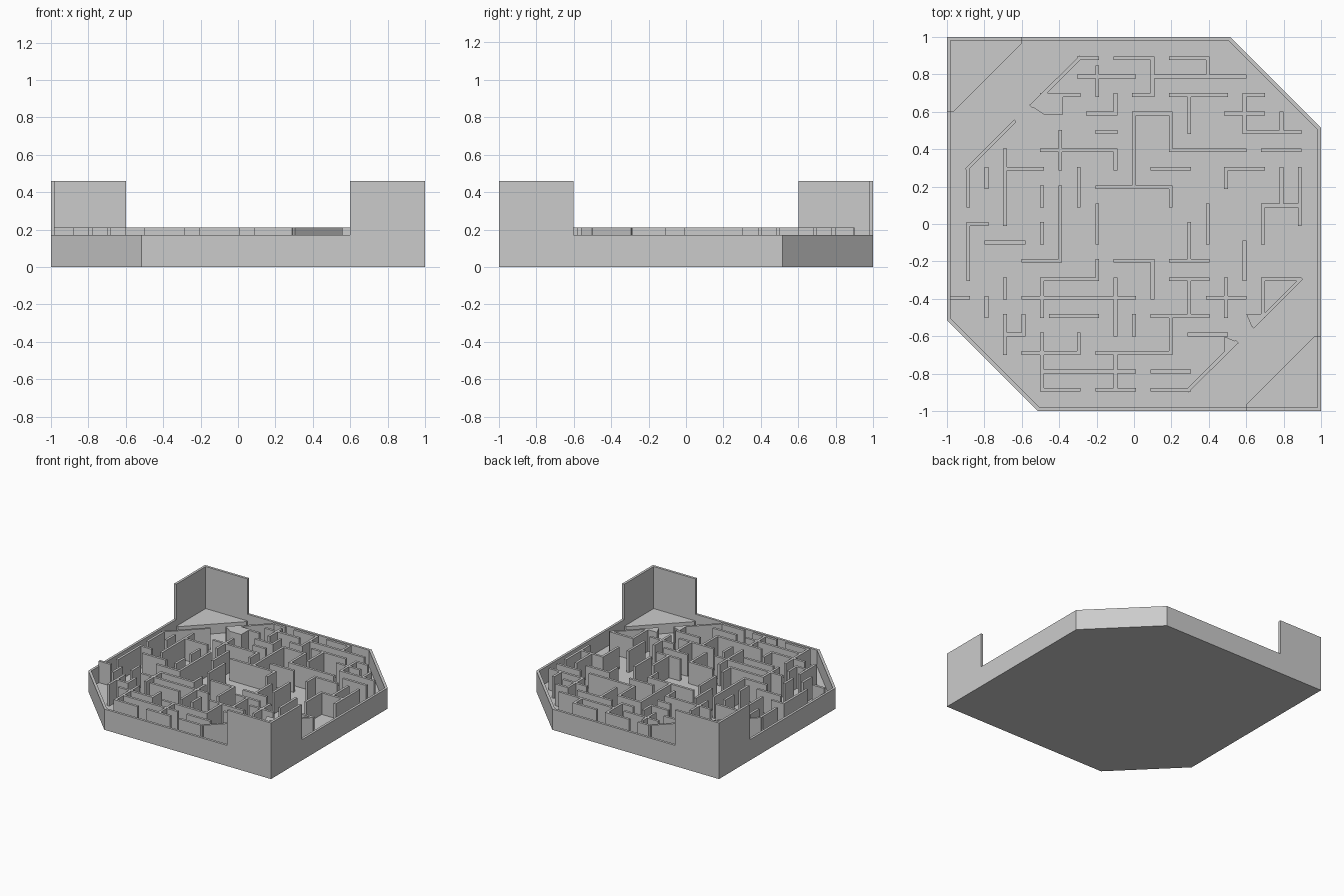
import bpy, bmesh

if "Cube" in bpy.data.objects:
    bpy.data.objects.remove(bpy.data.objects["Cube"])

FLOOR, RIM, MAZE, DECK, TALL = 0.035, 0.17, 0.212, 0.115, 0.46
S = 0.0985          # maze grid pitch
T = 0.01            # half thickness of a maze wall


def prism(bm, pts, z0, z1):
    """Closed upright prism over a counter-clockwise outline."""
    lo = [bm.verts.new((x, y, z0)) for x, y in pts]
    hi = [bm.verts.new((x, y, z1)) for x, y in pts]
    bm.faces.new(lo[::-1])
    bm.faces.new(hi)
    n = len(pts)
    for i in range(n):
        j = (i + 1) % n
        bm.faces.new((lo[i], lo[j], hi[j], hi[i]))


def rect(x0, x1, y0, y1):
    return [(x0, y0), (x1, y0), (x1, y1), (x0, y1)]


def finish(bm, name):
    bmesh.ops.recalc_face_normals(bm, faces=bm.faces)
    me = bpy.data.meshes.new(name)
    bm.to_mesh(me)
    bm.free()
    ob = bpy.data.objects.new(name, me)
    bpy.context.collection.objects.link(ob)


def turned(pts):
    """Half turn about the centre."""
    return [(-x, -y) for x, y in pts]


def outline(a, c):
    half = [(-a, -c), (-c, -a), (a, -a)]
    return half + turned(half)


# tray: floor slab and rim in one closed shell
outer, inner = outline(1, 0.515), outline(0.98, 0.505)
bm = bmesh.new()
rings = [[bm.verts.new((x, y, z)) for x, y in p] for p, z in
         ((outer, 0), (outer, RIM), (inner, RIM), (inner, FLOOR))]
bm.faces.new(rings[0][::-1])
bm.faces.new(rings[3])
for a, b in zip(rings, rings[1:]):
    for i in range(6):
        j = (i + 1) % 6
        bm.faces.new((a[i], a[j], b[j], b[i]))
finish(bm, "tray")

# tall L-shaped guards on two opposite corners
guard = [(-1, 0.6), (-0.98, 0.6), (-0.98, 0.98), (-0.6, 0.98), (-0.6, 1), (-1, 1)]
# raised triangular decks in the same corners
deck = [(-0.98, 0.6), (-0.965, 0.6), (-0.6, 0.965), (-0.6, 0.98), (-0.98, 0.98)]
for name, shape, z0, z1 in (("corner_guard", guard, RIM, TALL),
                            ("corner_deck", deck, FLOOR, DECK)):
    for side, pts in (("back", shape), ("front", turned(shape))):
        bm = bmesh.new()
        prism(bm, pts, z0, z1)
        finish(bm, f"{side}_{name}")

# diagonal walls beside the decks, with the solid wedges at their ends
bm = bmesh.new()
diag_a = [(-0.56, 0.635), (-0.545, 0.62), (-0.28, 0.885), (-0.29, 0.9)]
diag_b = [(-0.905, 0.295), (-0.89, 0.285), (-0.63, 0.545), (-0.64, 0.56)]
for d in (diag_a, diag_b):
    prism(bm, d, FLOOR, MAZE)
    prism(bm, turned(d), FLOOR, MAZE)
prism(bm, [(-0.555, 0.635), (-0.48, 0.585), (-0.38, 0.585), (-0.38, 0.69), (-0.47, 0.7)], FLOOR, MAZE)
prism(bm, [(0.6, -0.48), (0.63, -0.55), (0.7, -0.48), (0.88, -0.3), (0.7, -0.3), (0.7, -0.48)][:3], FLOOR, MAZE)
prism(bm, [(0.48, -0.69), (0.55, -0.63), (0.48, -0.6)], FLOOR, MAZE)
finish(bm, "diagonal_walls")

# straight maze walls in grid steps: (y, x start, x end)
across = [
    (9, -3, -2), (9, -1, 1), (9, 2, 4), (8, -3, 0), (8, 1, 6), (7, -5, -3),
    (7, 0, 1), (7, 2, 5), (7, 6, 7), (6, -2.5, -1), (6, 0, 2), (6, 5, 7),
    (5, -2, -1), (5, 6, 9), (4, -5, -1), (4, 2, 6), (4, 7, 9), (3, -7, -5),
    (3, 1, 3), (3, 5, 7), (2, -2, 2), (1, 7, 9), (0, -9, -8), (-1, -8, -6),
    (-2, -6, -4), (-2, -1, 1), (-2, 2, 4), (-3, -5, -2), (-3, 2, 4), (-3, 7, 9),
    (-4, -10, -9), (-4, -6, -2), (-4, -2, 0), (-4, 4, 6), (-5, -4.5, -2),
    (-5, 1, 4), (-6, -7, -6), (-6, 3, 5), (-7, -6, -3), (-7, -2, 2),
    (-8, -5, 0), (-8, 1, 3), (-9, -5, -3), (-9, -2, 0), (-9, 1, 3)]
# (x, y start, y end)
along = [
    (-9, 1, 3), (-9, -3, 0), (-8, 2, 3), (-8, -5, -4), (-7, 2, 4), (-7, 0, 2),
    (-7, -4, -3), (-7, -7, -5), (-6, -6, -5), (-5, 1, 2), (-5, -1, 0),
    (-5, -5, -3), (-5, -9, -6), (-4, 3, 5), (-4, -2, 2), (-3, 1, 3), (-3, -7, -6),
    (-2, 7, 8.5), (-2, -1, 1), (-2, -3, -2), (-1, 6, 7), (-1, 3, 4),
    (-1, -6, -3), (-1, -9, -7), (0, 2, 6), (0, -6, -5), (1, 7, 9), (1, -4, -2),
    (2, 4, 6), (2, 1, 2), (2, -7, -5), (3, 5, 7), (3, -2, 0), (3, -5, -3),
    (4, 8, 9), (4, -1, 1), (5, 2, 3), (5, -5, -3), (6, 5, 7), (6, -3, -1),
    (7, -1, 1), (7, -5, -3), (8, 1, 3), (8, 5, 6), (9, 0, 3)]
bm = bmesh.new()
for y, a, b in across:
    prism(bm, rect(max(a * S - T, -0.985), b * S + T, y * S - T, y * S + T), FLOOR, MAZE)
for x, a, b in along:
    prism(bm, rect(x * S - T, x * S + T, a * S - T, b * S + T), FLOOR, MAZE)
finish(bm, "maze_walls")
